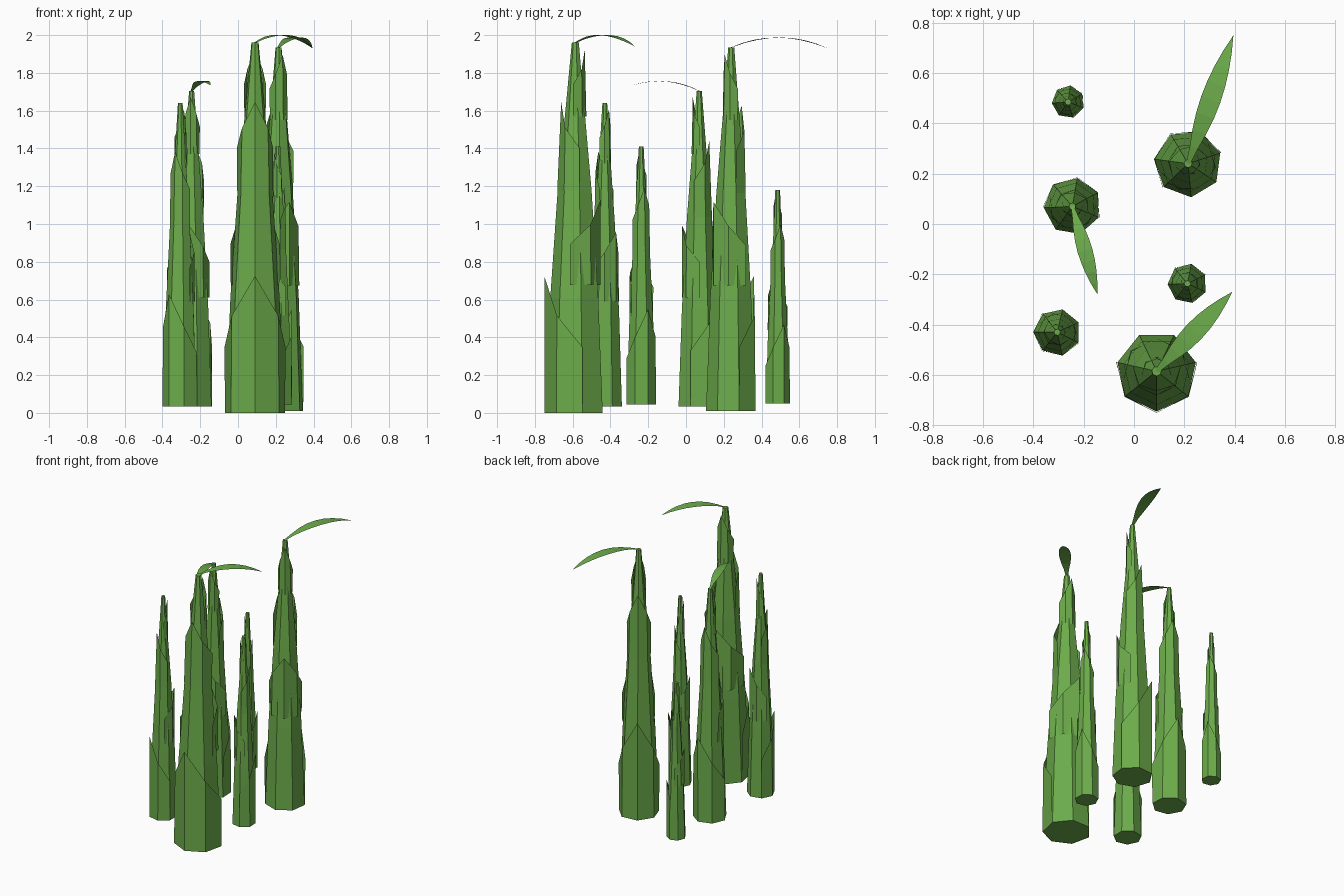
import bpy, math
from mathutils import Vector

if "Cube" in bpy.data.objects:
    bpy.data.objects.remove(bpy.data.objects["Cube"])

SIDES = 7
STEP = 2 * math.pi / SIDES

green = bpy.data.materials.new("shoot_green")
green.diffuse_color = (0.15, 0.41, 0.07, 1)
green.use_nodes = True
green.node_tree.nodes["Principled BSDF"].inputs["Base Color"].default_value = green.diffuse_color

# Stalk profile: height fraction, radius fraction
PROFILE = [(0, 0.98), (0.31, 0.82), (0.6, 0.58), (0.84, 0.30), (1, 0.12)]
# Sheaths: start and tip as height fractions, how far the tip stands off
SHEATHS = [(0, 0.37, 0.97), (0.345, 0.575, 0.9), (0.60, 0.84, 0.5), (0.80, 0.98, 0.65)]


def make(name, verts, faces):
    me = bpy.data.meshes.new(name)
    me.from_pydata(verts, [], faces)
    me.materials.append(green)
    ob = bpy.data.objects.new(name, me)
    bpy.context.collection.objects.link(ob)
    return ob


def core(t):
    for (t0, r0), (t1, r1) in zip(PROFILE, PROFILE[1:]):
        if t <= t1:
            return r0 + (r1 - r0) * (t - t0) / (t1 - t0)
    return PROFILE[-1][1]


def shoot(name, x, y, z0, z1, rad, tip_deg):
    h = z1 - z0
    tip = math.radians(tip_deg)

    def pt(a, r, t):
        r = max(r * rad, 0.013)
        return (x + r * math.cos(a), y + r * math.sin(a), z0 + t * h)

    # Tapered seven-sided stalk, closed at both ends
    verts = [pt(tip + k * STEP, r, t) for t, r in PROFILE for k in range(SIDES)]
    n = len(PROFILE)
    faces = [(i * SIDES + k, i * SIDES + (k + 1) % SIDES,
              (i + 1) * SIDES + (k + 1) % SIDES, (i + 1) * SIDES + k)
             for i in range(n - 1) for k in range(SIDES)]
    faces += [tuple(reversed(range(SIDES))), tuple(range((n - 1) * SIDES, n * SIDES))]
    make(name + "_stalk", verts, faces)

    # Pointed wrapping sheaths, on alternating sides
    for i, (ta, tb, stand) in enumerate(SHEATHS):
        base = core(ta) * 1.02
        low, high = [], []
        for k in range(-2, 3):
            a = tip + i * math.pi + k * STEP
            t = ta + (tb - ta) * (1, 0.71, 0.48)[abs(k)]
            f = (stand, 0.65, 0.97)[abs(k)]
            low.append(pt(a, base, ta))
            high.append(pt(a, core(t) + f * (base - core(t)) + 0.02, t))
        make(f"{name}_sheath_{i + 1}", low + high,
             [(k, k + 1, k + 6, k + 5) for k in range(4)])


def leaf(name, start, end, peak, width):
    # Arched flat blade tapering at both ends
    s, e = Vector(start), Vector(end)
    d = (e - s).to_2d().normalized()
    side = Vector((-d.y, d.x, 0))
    rise = peak - (s.z + e.z) / 2
    n = 8
    verts = []
    for i in range(n + 1):
        u = i / n
        c = s.lerp(e, u) + Vector((0, 0, rise * 4 * u * (1 - u)))
        w = width / 2 * max(math.sin(math.pi * u) ** 0.9, 0.2 * (1 - u))
        verts += [c - side * w, c + side * w]
    make(name, verts, [(2 * i, 2 * i + 2, 2 * i + 3, 2 * i + 1) for i in range(n)])


# name, x, y, bottom, top, radius, direction of first sheath tip
shoot("front_tall", 0.09, -0.585, 0.0, 1.96, 0.163, -90)
shoot("back_tall", 0.215, 0.24, 0.01, 1.935, 0.137, 121)
shoot("left_middle", -0.245, 0.07, 0.035, 1.705, 0.116, 80)
shoot("left_front", -0.305, -0.43, 0.035, 1.64, 0.095, -129)
shoot("right_small", 0.212, -0.237, 0.045, 1.41, 0.08, 27)
shoot("back_small", -0.262, 0.485, 0.05, 1.18, 0.066, 30)

leaf("front_tall_leaf", (0.09, -0.585, 1.96), (0.39, -0.27, 1.94), 2.0, 0.08)
leaf("back_tall_leaf", (0.215, 0.24, 1.935), (0.395, 0.75, 1.93), 1.987, 0.08)
leaf("left_middle_leaf", (-0.245, 0.07, 1.705), (-0.145, -0.28, 1.735), 1.755, 0.06)
